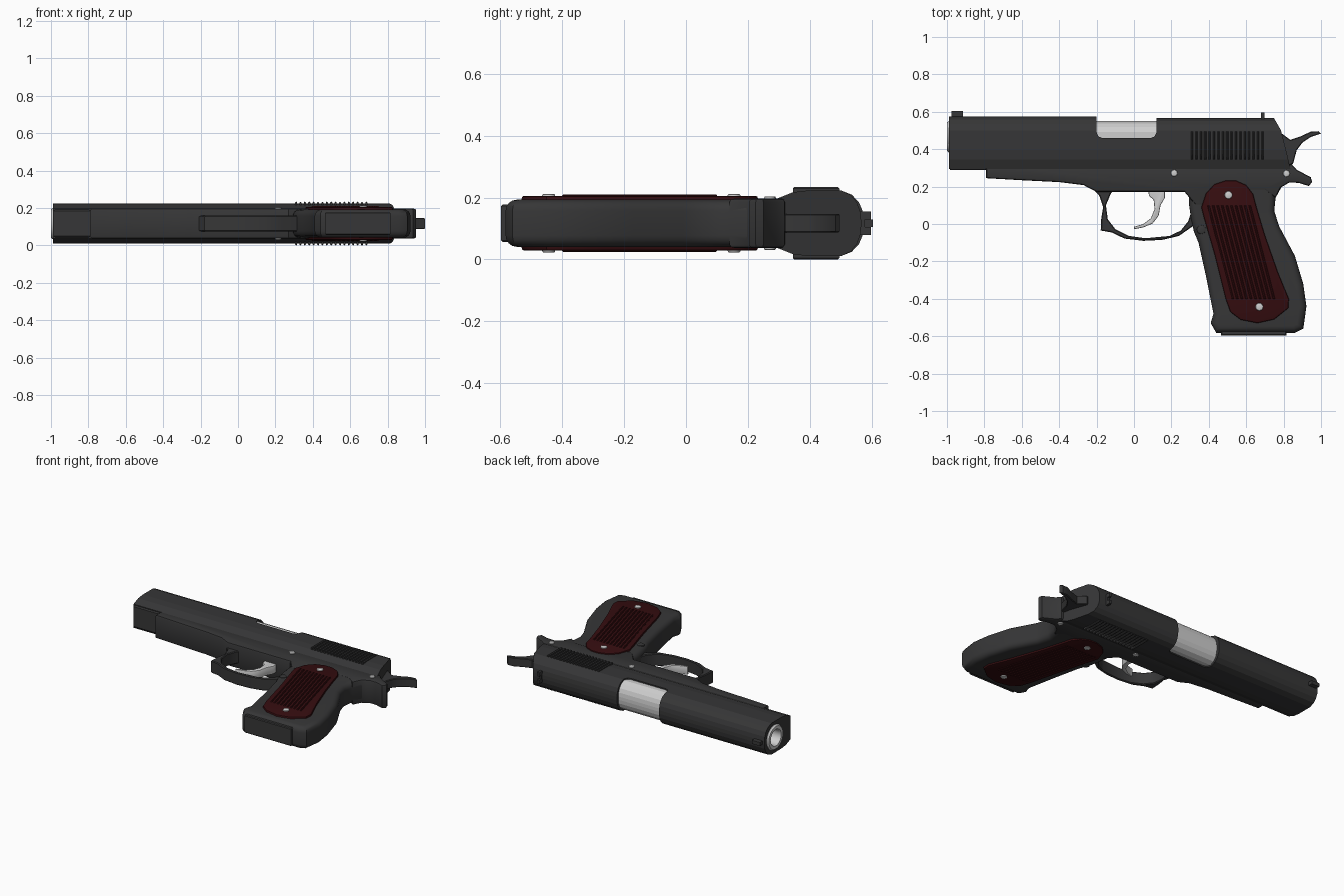
import bpy, bmesh, math
from mathutils import Matrix, Vector

if "Cube" in bpy.data.objects:
    bpy.data.objects.remove(bpy.data.objects["Cube"])

ZC = 0.117  # mid-plane of the pistol, which lies on its side


def material(name, rgb):
    m = bpy.data.materials.new(name)
    m.diffuse_color = (*rgb, 1)
    m.use_nodes = True
    m.node_tree.nodes["Principled BSDF"].inputs["Base Color"].default_value = m.diffuse_color
    return m


STEEL = material("dark_steel", (0.037, 0.037, 0.038))
RED = material("dark_red_grip", (0.036, 0.004, 0.005))
SILVER = material("bright_silver", (0.62, 0.62, 0.62))


def finish(name, bm, mat, smooth=True):
    bmesh.ops.recalc_face_normals(bm, faces=bm.faces)
    me = bpy.data.meshes.new(name)
    bm.to_mesh(me)
    bm.free()
    ob = bpy.data.objects.new(name, me)
    bpy.context.collection.objects.link(ob)
    me.materials.append(mat)
    if smooth:
        bpy.ops.object.select_all(action='DESELECT')
        ob.select_set(True)
        bpy.context.view_layer.objects.active = ob
        bpy.ops.object.shade_smooth_by_angle(angle=math.radians(32))
    return ob


def prism(name, pts, half, mat, bevel=0.0, seg=2, smooth=True):
    """Side outline extruded evenly about the mid-plane, rim edges rounded."""
    bm = bmesh.new()
    low = [bm.verts.new((x, y, ZC - half)) for x, y in pts]
    high = [bm.verts.new((x, y, ZC + half)) for x, y in pts]
    caps = [bm.faces.new(low), bm.faces.new(high)]
    n = len(pts)
    for i in range(n):
        j = (i + 1) % n
        bm.faces.new((low[i], low[j], high[j], high[i]))
    bmesh.ops.recalc_face_normals(bm, faces=bm.faces)
    if bevel:
        rim = list({e for f in caps for e in f.edges})
        bmesh.ops.bevel(bm, geom=rim, offset=bevel, segments=seg, profile=0.5,
                        affect='EDGES', clamp_overlap=False)
    return finish(name, bm, mat, smooth)


def box(name, x0, x1, y0, y1, half, mat, bevel=0.0):
    return prism(name, [(x0, y0), (x1, y0), (x1, y1), (x0, y1)], half, mat, bevel, 1, False)


def pin(name, x, y, r, half, mat):
    n = 16
    pts = [(x + r * math.cos(2 * math.pi * i / n), y + r * math.sin(2 * math.pi * i / n))
           for i in range(n)]
    return prism(name, pts, half, mat, r * 0.3, 2)


def loft(name, half_section, rings, mat):
    """Mirrored (half width, y) section placed at each ring's x and y mapping."""
    sec = half_section + [(-w, y) for w, y in reversed(half_section)]
    bm = bmesh.new()
    loops = [[bm.verts.new((fx(y), fy(y), ZC + w)) for w, y in sec] for fx, fy in rings]
    n = len(sec)
    for a, b in zip(loops, loops[1:]):
        for i in range(n):
            j = (i + 1) % n
            bm.faces.new((a[i], a[j], b[j], b[i]))
    bm.faces.new(loops[0])
    bm.faces.new(loops[-1])
    return finish(name, bm, mat, False)


def lathe_x(name, profile, cy, mat, n=32):
    """Closed (x, r) profile spun around the barrel axis."""
    bm = bmesh.new()
    rings = [[bm.verts.new((x, cy + r * math.cos(2 * math.pi * k / n),
                            ZC + r * math.sin(2 * math.pi * k / n))) for k in range(n)]
             for x, r in profile]
    for a, b in zip(rings, rings[1:] + rings[:1]):
        for k in range(n):
            j = (k + 1) % n
            bm.faces.new((a[k], a[j], b[j], b[k]))
    return finish(name, bm, mat)


def cut(ob, cutter):
    mod = ob.modifiers.new("cut", 'BOOLEAN')
    mod.operation, mod.solver, mod.object = 'DIFFERENCE', 'EXACT', cutter
    bpy.context.view_layer.objects.active = ob
    bpy.ops.object.modifier_apply(modifier=mod.name)
    bpy.data.objects.remove(cutter)


# Slide with slanted, kinked rear end
section = [(0.08, 0.295), (0.1, 0.345), (0.106, 0.395), (0.106, 0.5), (0.092, 0.535),
           (0.068, 0.558), (0.04, 0.57), (0.012, 0.574)]


def rear(y):
    return 0.835 - (y - 0.3) * 0.23 if y < 0.49 else 0.791 - (y - 0.49) * 0.5


def lowered(y):
    return y - 0.008 * max(0, (y - 0.5) / 0.07)


slide = loft("slide", section, [(lambda y: -0.988, lambda y: y), (lambda y: -0.2, lambda y: y),
                                (lambda y: 0.12, lowered), (rear, lowered)], STEEL)
box("slide_chin", -0.985, -0.79, 0.288, 0.32, 0.075, STEEL, 0.008)

# Ejection port and muzzle recess
cut(slide, prism("port_cutter", [(-0.2, 0.7), (-0.2, 0.49), (-0.19, 0.468), (-0.17, 0.46),
                                 (0.09, 0.46), (0.11, 0.468), (0.12, 0.49), (0.12, 0.7)],
                 0.3, STEEL))
bm = bmesh.new()
bmesh.ops.create_cone(bm, cap_ends=True, segments=32, radius1=0.083, radius2=0.083, depth=0.3,
                      matrix=Matrix.Translation((-1.0, 0.467, ZC)) @ Matrix.Rotation(math.pi / 2, 4, 'Y'))
cut(slide, finish("muzzle_cutter", bm, STEEL))

# Barrel: chamber seen in the port, and the muzzle tube
mid = 0.45
loft("barrel_chamber", [(w * 0.92, mid + (y - mid) * 0.82) for w, y in section],
     [(lambda y: -0.23, lambda y: y), (lambda y: 0.15, lambda y: y)], SILVER)
lathe_x("muzzle_tube", [(-0.84, 0.084), (-0.99, 0.084), (-1.0, 0.076), (-1.0, 0.056),
                        (-0.99, 0.05), (-0.86, 0.05), (-0.86, 0.001), (-0.84, 0.001)],
        0.467, SILVER)

# Slide serrations
for i in range(17):
    x = 0.305 + i * 0.0235
    box("serration_%02d" % i, x, x + 0.011, 0.345, 0.495, 0.117, STEEL, 0.005)

# Sights
prism("front_sight", [(-0.975, 0.56), (-0.915, 0.56), (-0.915, 0.604), (-0.975, 0.604)],
      0.012, STEEL, smooth=False)
box("rear_sight_base", 0.68, 0.697, 0.55, 0.577, 0.038, STEEL)
for s in (-1, 1):
    ob = box("rear_sight_post", 0.68, 0.697, 0.55, 0.597, 0.013, STEEL)
    ob.location.z = s * 0.025

# Frame with dust cover and tang
prism("frame", [(-0.79, 0.31), (-0.79, 0.245), (-0.6, 0.234), (-0.4, 0.224), (-0.27, 0.208),
                (-0.2, 0.172), (0.27, 0.172), (0.33, 0.1), (0.42, 0.1), (0.5, 0.18), (0.7, 0.18),
                (0.757, 0.14), (0.785, 0.195), (0.83, 0.222), (0.88, 0.22), (0.935, 0.203),
                (0.953, 0.225), (0.945, 0.25), (0.87, 0.29), (0.845, 0.318), (0.7, 0.325),
                (-0.7, 0.325)], 0.08, STEEL, 0.012)

# Grip body and magazine base
prism("grip_body", [(0.29, 0.26), (0.295, 0.1), (0.305, 0.03), (0.32, -0.04), (0.345, -0.1),
                    (0.385, -0.28), (0.425, -0.48), (0.41, -0.53), (0.44, -0.582), (0.64, -0.582),
                    (0.86, -0.582), (0.905, -0.56), (0.922, -0.44), (0.905, -0.32),
                    (0.86, -0.17), (0.775, -0.01), (0.75, 0.07), (0.757, 0.14),
                    (0.79, 0.2), (0.8, 0.26)], 0.076, STEEL, 0.036, 4)
box("magazine_base", 0.465, 0.815, -0.597, -0.56, 0.06, STEEL, 0.005)

# Trigger guard: outer outline followed by inner outline
outer = [(-0.23, 0.2), (-0.185, 0.15), (-0.165, 0.09), (-0.175, 0.03), (-0.178, -0.035),
         (-0.12, -0.045), (-0.05, -0.078), (0.05, -0.09), (0.15, -0.085), (0.24, -0.064),
         (0.31, -0.015), (0.36, 0.0)]
inner = [(0.36, 0.06), (0.305, 0.06), (0.29, 0.015), (0.25, -0.035), (0.19, -0.064),
         (0.06, -0.076), (-0.03, -0.063), (-0.1, -0.027), (-0.14, 0.025), (-0.15, 0.1),
         (-0.125, 0.16), (-0.1, 0.2)]
prism("trigger_guard", outer + inner, 0.042, STEEL, 0.005, 1)

# Trigger
prism("trigger", [(0.075, 0.2), (0.08, 0.15), (0.105, 0.13), (0.11, 0.08), (0.09, 0.03),
                  (0.05, 0.0), (0.0, -0.015), (0.0, -0.028), (0.05, -0.018), (0.1, 0.003),
                  (0.132, 0.045), (0.142, 0.1), (0.165, 0.14), (0.165, 0.2)],
      0.028, SILVER, 0.005)

# Hammer
prism("hammer", [(0.75, 0.48), (0.785, 0.488), (0.835, 0.45), (0.89, 0.468), (0.945, 0.494),
                 (0.985, 0.496), (1.0, 0.483), (0.945, 0.465), (0.9, 0.435), (0.87, 0.395),
                 (0.85, 0.32), (0.75, 0.3)], 0.03, STEEL, 0.004, 1)

# Grip panels on both sides with lengthwise ridges
prism("grip_panels", [(0.36, 0.09), (0.385, 0.165), (0.43, 0.212), (0.49, 0.232), (0.545, 0.232),
                      (0.6, 0.208), (0.637, 0.16), (0.655, 0.09), (0.7, -0.06), (0.77, -0.26),
                      (0.828, -0.4), (0.825, -0.45), (0.75, -0.51), (0.66, -0.53), (0.57, -0.512),
                      (0.515, -0.47), (0.49, -0.4), (0.43, -0.16), (0.375, 0.03)],
      0.0885, RED, 0.008)
for i in range(10):
    x = 0.392 + i * 0.0245
    prism("grip_ridge_%02d" % i, [(x, 0.1), (x + 0.012, 0.1), (x + 0.142, -0.4), (x + 0.13, -0.4)],
          0.0925, RED, 0.003, 1, False)

# Screws, pins and magazine release
pin("upper_grip_screw", 0.505, 0.155, 0.021, 0.095, SILVER)
pin("lower_grip_screw", 0.67, -0.443, 0.021, 0.095, SILVER)
pin("slide_stop_pin", 0.215, 0.272, 0.018, 0.087, SILVER)
pin("safety_pin", 0.815, 0.27, 0.018, 0.087, SILVER)
pin("magazine_release", 0.36, -0.03, 0.025, 0.08, STEEL)
